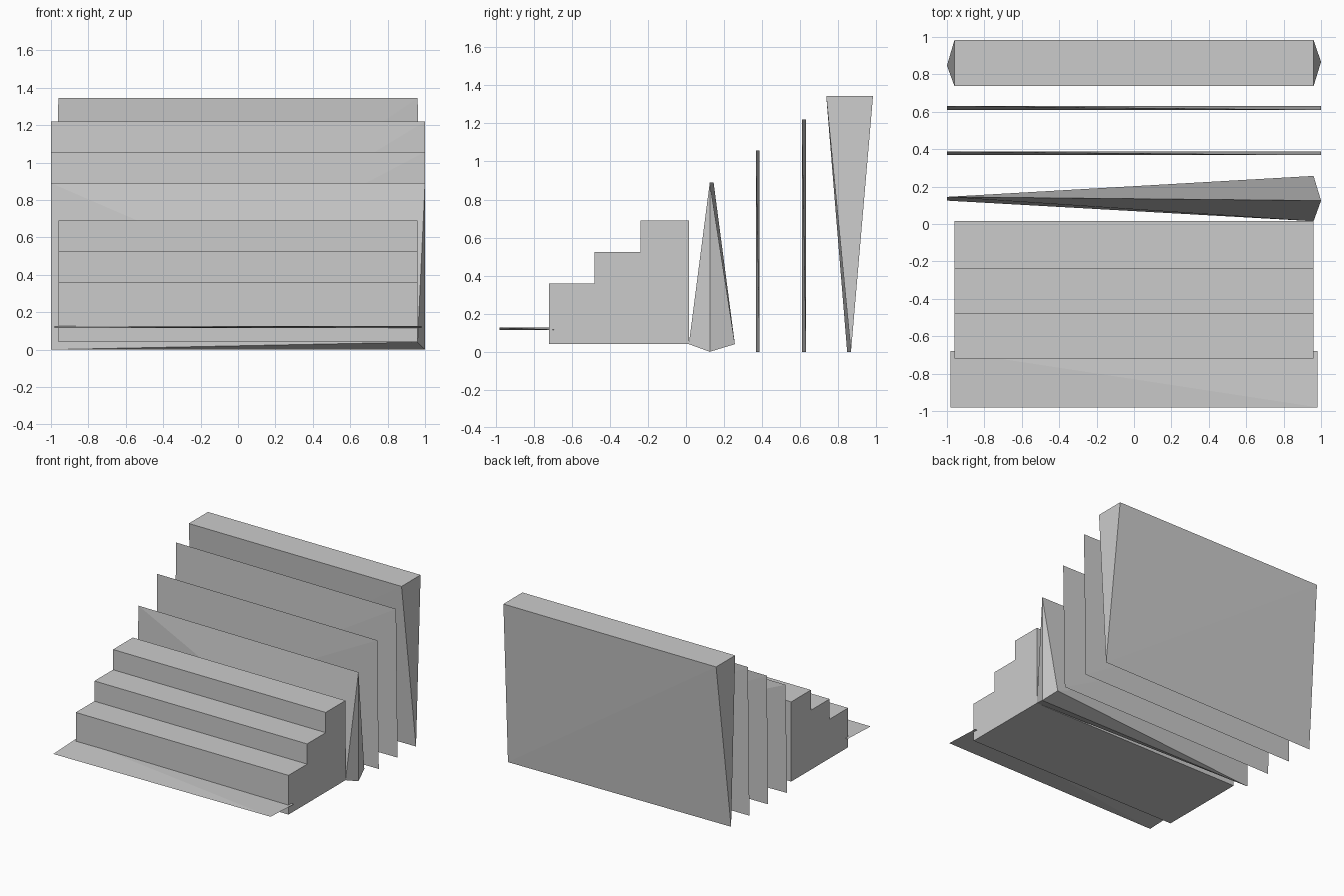
import bpy, bmesh

if "Cube" in bpy.data.objects:
    bpy.data.objects.remove(bpy.data.objects["Cube"])


def finish(bm, name):
    bmesh.ops.recalc_face_normals(bm, faces=bm.faces[:])
    mesh = bpy.data.meshes.new(name)
    bm.to_mesh(mesh)
    bm.free()
    ob = bpy.data.objects.new(name, mesh)
    bpy.context.collection.objects.link(ob)
    return ob


def hull(name, pts):
    """Convex solid around a few corner points."""
    bm = bmesh.new()
    for p in pts:
        bm.verts.new(p)
    bmesh.ops.convex_hull(bm, input=bm.verts[:])
    return finish(bm, name)


def extrude_x(name, profile, half):
    """Closed (y, z) profile extruded symmetrically along x."""
    bm = bmesh.new()
    face = bm.faces.new([bm.verts.new((-half, y, z)) for y, z in profile])
    geo = bmesh.ops.extrude_face_region(bm, geom=[face])["geom"]
    verts = [g for g in geo if isinstance(g, bmesh.types.BMVert)]
    bmesh.ops.translate(bm, verts=verts, vec=(2 * half, 0, 0))
    return finish(bm, name)


# Thin lowest tread, slightly twisted along its diagonal
hull("lowest_tread", [(-.98, -.68, .127), (.98, -.98, .127),
                      (-.98, -.98, .115), (.98, -.68, .115)])

# Solid block of three steps
profile = [(.015, .04), (-.72, .04)]
for i in range(3):
    z = .36 + i * .165
    y = -.72 + i * .24
    profile += [(y, z), (.015 if i == 2 else y + .24, z)]
extrude_x("step_block", profile, .96)

# Tapered riser, thin at the left and flaring at the lower right
hull("tapered_riser", [(-1, .125, 0), (-1, .145, .89), (1, .125, 0), (1, .125, .89),
                       (.96, .015, .04), (.96, .257, .04)])

# Thin upright risers
for i, (y0, y1, top) in enumerate([(.368, .387, 1.057), (.61, .63, 1.22)]):
    hull(f"thin_riser_{i + 1}", [(-1, y1, top), (1, y0, top), (-1, y0, 0), (1, y1, 0)])

# Top step: broad tread narrowing to an edge at the ground
hull("top_step", [(sx * .96, y, 1.345) for sx in (-1, 1) for y in (.737, .983)]
     + [(-1, .847, 0), (1, .867, 0)])
